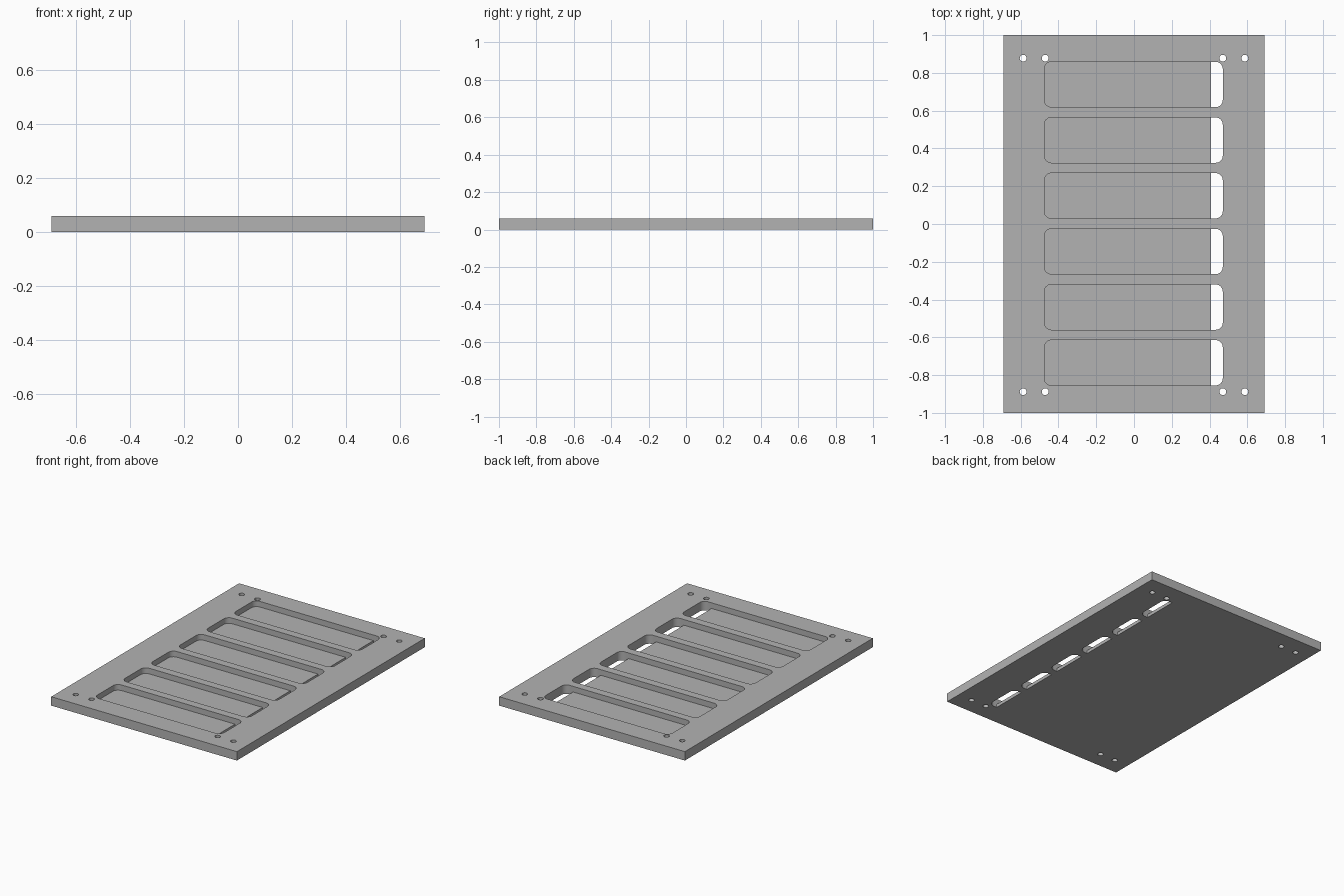
import bpy, bmesh, math

WIDTH, LENGTH, THICK = 1.384, 2.0, 0.06
FLOOR = 0.022          # height of the pocket floor
SLIT_X = 0.408         # where the floor stops and the slit begins

old = bpy.data.objects.get("Cube")
if old:
    bpy.data.objects.remove(old, do_unlink=True)


def make_object(name, outlines, z0, z1):
    """Extrude closed outlines from z0 to z1 into one object."""
    bm = bmesh.new()
    for outline in outlines:
        base = bm.faces.new([bm.verts.new((x, y, z0)) for x, y in outline])
        result = bmesh.ops.extrude_face_region(bm, geom=[base], use_keep_orig=True)
        verts = [v for v in result["geom"] if isinstance(v, bmesh.types.BMVert)]
        bmesh.ops.translate(bm, vec=(0, 0, z1 - z0), verts=verts)
    bmesh.ops.recalc_face_normals(bm, faces=bm.faces)
    mesh = bpy.data.meshes.new(name)
    bm.to_mesh(mesh)
    bm.free()
    obj = bpy.data.objects.new(name, mesh)
    bpy.context.collection.objects.link(obj)
    return obj


def rectangle(x0, x1, y0, y1):
    return [(x0, y0), (x1, y0), (x1, y1), (x0, y1)]


def rounded_rectangle(x0, x1, y0, y1, r, steps=8):
    centres = [(x1 - r, y1 - r), (x0 + r, y1 - r), (x0 + r, y0 + r), (x1 - r, y0 + r)]
    points = []
    for corner, (cx, cy) in enumerate(centres):
        for i in range(steps + 1):
            a = (corner + i / steps) * math.pi / 2
            points.append((cx + r * math.cos(a), cy + r * math.sin(a)))
    return points


def circle(cx, cy, r, sides=24):
    angles = [2 * math.pi * i / sides for i in range(sides)]
    return [(cx + r * math.cos(a), cy + r * math.sin(a)) for a in angles]


def cut(target, cutter):
    """Subtract the cutter from the target, then discard the cutter."""
    cutter.hide_render = True
    mod = target.modifiers.new("cut", 'BOOLEAN')
    mod.operation = 'DIFFERENCE'
    mod.solver = 'EXACT'
    mod.object = cutter
    bpy.ops.object.select_all(action='DESELECT')
    bpy.context.view_layer.objects.active = target
    target.select_set(True)
    bpy.ops.object.modifier_apply(modifier=mod.name)
    bpy.data.objects.remove(cutter, do_unlink=True)


# Flat plate
plate = make_object("slotted_plate", [rectangle(-WIDTH / 2, WIDTH / 2, -LENGTH / 2, LENGTH / 2)], 0, THICK)

# Six rounded pockets, shallow except for a through slit at the left end
pocket_centres = [0.002 + 0.2947 * (i - 2.5) for i in range(6)]
pockets = make_object(
    "pocket_cutter",
    [rounded_rectangle(-0.475, 0.47, y - 0.12, y + 0.12, 0.038) for y in pocket_centres],
    -0.05, 0.12)
cut(pockets, make_object("floor_block", [rectangle(-0.8, SLIT_X, -1.2, 1.2)], -0.2, FLOOR))
cut(plate, pockets)

# Pairs of screw holes in each corner
holes = [circle(sx * x, sy * 0.883 - 0.005, 0.018)
         for sx in (-1, 1) for sy in (-1, 1) for x in (0.47, 0.587)]
cut(plate, make_object("hole_cutter", holes, -0.05, 0.12))

# Single plain grey
grey = bpy.data.materials.new("plain_grey")
grey.use_nodes = True
colour = (0.45, 0.45, 0.45, 1)
grey.diffuse_color = colour
grey.node_tree.nodes["Principled BSDF"].inputs["Base Color"].default_value = colour
plate.data.materials.clear()
plate.data.materials.append(grey)
for poly in plate.data.polygons:
    poly.material_index = 0

# Smooth round walls, sharp rims
bpy.ops.object.select_all(action='DESELECT')
plate.select_set(True)
bpy.context.view_layer.objects.active = plate
bpy.ops.object.shade_smooth_by_angle(angle=math.radians(30))
